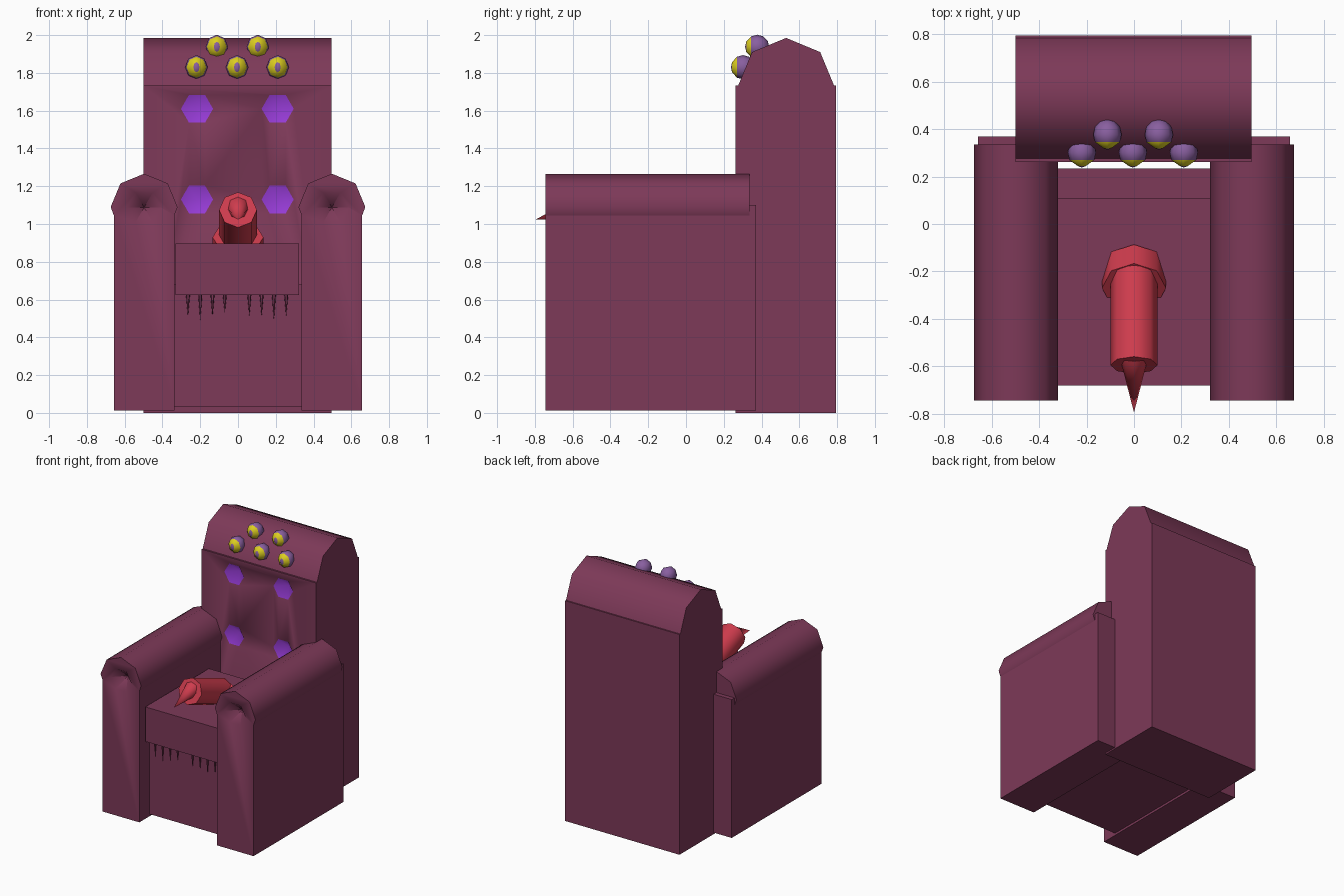
import bpy, bmesh, math
from mathutils import Vector

if "Cube" in bpy.data.objects:
    bpy.data.objects.remove(bpy.data.objects["Cube"])


def material(name, rgb):
    m = bpy.data.materials.new(name)
    m.diffuse_color = (*rgb, 1)
    m.use_nodes = True
    m.node_tree.nodes["Principled BSDF"].inputs["Base Color"].default_value = m.diffuse_color
    return m


PLUM = material("plum upholstery", (0.205, 0.041, 0.098))
VIOLET = material("violet buttons", (0.31, 0.045, 0.68))
RED = material("red tentacle", (0.62, 0.045, 0.075))
LILAC = material("lilac eyeball", (0.25, 0.115, 0.35))
YELLOW = material("yellow iris", (0.72, 0.62, 0.015))


def finish(name, bm, mats, limit=50, crease_concave=False):
    """Smooth faces, mark hard edges, make the object."""
    bmesh.ops.recalc_face_normals(bm, faces=bm.faces)
    for f in bm.faces:
        f.smooth = True
    for e in bm.edges:
        if len(e.link_faces) == 2:
            a = e.calc_face_angle_signed(0)
            e.smooth = abs(a) < math.radians(limit) and not (crease_concave and a < -0.05)
    me = bpy.data.meshes.new(name)
    bm.to_mesh(me)
    bm.free()
    for m in mats:
        me.materials.append(m)
    ob = bpy.data.objects.new(name, me)
    bpy.context.collection.objects.link(ob)
    return ob


def prism(bm, points, offset):
    """Extrude a closed 3D outline along offset."""
    face = bm.faces.new([bm.verts.new(p) for p in points])
    new = bmesh.ops.extrude_face_region(bm, geom=[face], use_keep_orig=True)["geom"]
    bmesh.ops.translate(bm, vec=offset, verts=[v for v in new if isinstance(v, bmesh.types.BMVert)])


def box(bm, x0, x1, y0, y1, z0, z1):
    prism(bm, [(x0, y0, z0), (x1, y0, z0), (x1, y0, z1), (x0, y0, z1)], (0, y1 - y0, 0))


def loft(bm, x, sections, n, tilt=0):
    """Join n-sided rings (y, z, radius, x-scale, material) facing -y, tilted up."""
    t = math.radians(tilt)
    up = Vector((0, math.sin(t), math.cos(t)))
    rings = []
    for y, z, r, sx, mat in sections:
        c = Vector((x, y, z))
        if r == 0:
            rings.append([bm.verts.new(c)])
        else:
            rings.append([bm.verts.new(c + Vector((r * sx * math.cos(a), 0, 0)) + up * r * math.sin(a))
                          for a in (2 * math.pi * i / n for i in range(n))])
    for (ra, rb), s in zip(zip(rings, rings[1:]), sections[1:]):
        for i in range(n):
            j = (i + 1) % n
            vs = [ra[i % len(ra)], ra[j % len(ra)], rb[j % len(rb)], rb[i % len(rb)]]
            bm.faces.new(list(dict.fromkeys(vs))).material_index = s[4]
    for r in (rings[0], rings[-1]):
        if len(r) > 2:
            bm.faces.new(r)


def cut_cones(ob, centres, y, radius, depth):
    """Sink six-sided conical dimples into the front face at y."""
    bm = bmesh.new()
    for x, z in centres:
        loft(bm, x, [(y - depth / 2, z, radius * 1.5, 1, 0), (y + depth, z, 0, 1, 0)], 6)
    cutter = finish("dimple_cutter", bm, [PLUM])
    cutter.hide_render = True
    mod = ob.modifiers.new("dimples", "BOOLEAN")
    mod.operation, mod.solver, mod.object = "DIFFERENCE", "EXACT", cutter
    me = bpy.data.meshes.new_from_object(ob.evaluated_get(bpy.context.evaluated_depsgraph_get()))
    ob.modifiers.clear()
    bpy.data.objects.remove(cutter)
    bm = bmesh.new()
    bm.from_mesh(me)
    bpy.data.objects.remove(ob)
    return bm


def is_dimple(f, y, depth):
    return y + 0.005 < f.calc_center_median().y < y + depth


# Backrest with four violet dimples
bm = bmesh.new()
box(bm, -0.5, 0.495, 0.262, 0.795, 0, 1.732)
raw = finish("backrest_raw", bm, [PLUM])
bm = cut_cones(raw, [(x, z) for x in (-0.217, 0.21) for z in (1.13, 1.61)], 0.262, 0.085, 0.07)
for f in bm.faces:
    f.material_index = int(is_dimple(f, 0.262, 0.07) and abs(f.normal.x) < 0.99 and abs(f.calc_center_median().x) < 0.4)
finish("backrest", bm, [PLUM, VIOLET], 75)

# Rounded headrest
bm = bmesh.new()
prism(bm, [(-0.5, 0.53 + 0.255 * math.cos(k * math.pi / 4), 1.73 + 0.255 * math.sin(k * math.pi / 4))
           for k in range(5)], (0.995, 0, 0))
finish("headrest", bm, [PLUM])

# Armrests: wall with an octagonal roll, dimple in front, thin strip behind
for side, cx in (("left", -0.497), ("right", 0.497)):
    half = [(0.16, 0.012), (0.16, 1.045), (0.177, 1.09), (0.125, 1.215)]
    outline = half + [(0, 1.266)] + [(-x, z) for x, z in reversed(half)]
    bm = bmesh.new()
    prism(bm, [(cx + x, -0.745, z) for x, z in outline], (0, 1.08, 0))
    raw = finish("armrest_raw", bm, [PLUM])
    bm = cut_cones(raw, [(cx, 1.088)], -0.745, 0.09, 0.09)
    finish(side + "_armrest", bm, [PLUM], 50, True)
    bm = bmesh.new()
    box(bm, cx - 0.16, cx + 0.16, 0.335, 0.37, 0.012, 1.1)
    finish(side + "_armrest_back", bm, [PLUM])

# Seat base and overhanging cushion
bm = bmesh.new()
box(bm, -0.34, 0.335, -0.62, 0.235, 0.03, 0.68)
finish("seat_base", bm, [PLUM])
bm = bmesh.new()
box(bm, -0.33, 0.322, -0.68, 0.11, 0.625, 0.897)
finish("seat_cushion", bm, [PLUM])

# Thin teeth under the cushion lip
bm = bmesh.new()
for i, tip in enumerate((0.51, 0.49, 0.51, 0.53)):
    for x in (-0.265 + 0.065 * i, 0.06 + 0.065 * i):
        z = tip if x < 0 else (0.51, 0.51, 0.49, 0.51)[i]
        loft(bm, x, [(-0.65, 0.63, 0.011, 1, 0), (-0.65, z, 0, 1, 0)], 6, -90)
finish("teeth", bm, [PLUM])

# Red tentacle: steep collar, gently rising trunk, pointed tip
bm = bmesh.new()
loft(bm, 0, [(-0.19, 0.835, 0.135, 1, 0), (-0.27, 0.93, 0.135, 1, 0)], 8, 50)
loft(bm, 0, [(-0.21, 0.925, 0.1, 1, 0), (-0.595, 1.075, 0.1, 1, 0)], 8, 21)
loft(bm, 0, [(-0.57, 1.085, 0.058, 1, 0), (-0.795, 1.024, 0, 1, 0)], 8, -8)
finish("tentacle", bm, [RED])

# Five eyes: lilac ball, yellow iris, slit pupil
R = 0.064
for i, (x, y, z) in enumerate([(-0.22, 0.302, 1.83), (-0.005, 0.302, 1.83), (0.21, 0.302, 1.83),
                               (-0.112, 0.377, 1.938), (0.105, 0.377, 1.938)]):
    bm = bmesh.new()
    rings = [(0, 1, 0), (25, 0.6, 0), (60, 0.95, 1), (90, 0.93, 0), (120, 0.95, 0), (150, 1, 0), (180, 1, 0)]
    loft(bm, x, [(y - R * math.cos(math.radians(a)), z,
                  0 if a in (0, 180) else R * math.sin(math.radians(a)), sx, m)
                 for a, sx, m in rings], 8)
    finish("eye_%d" % (i + 1), bm, [LILAC, YELLOW], 60)
